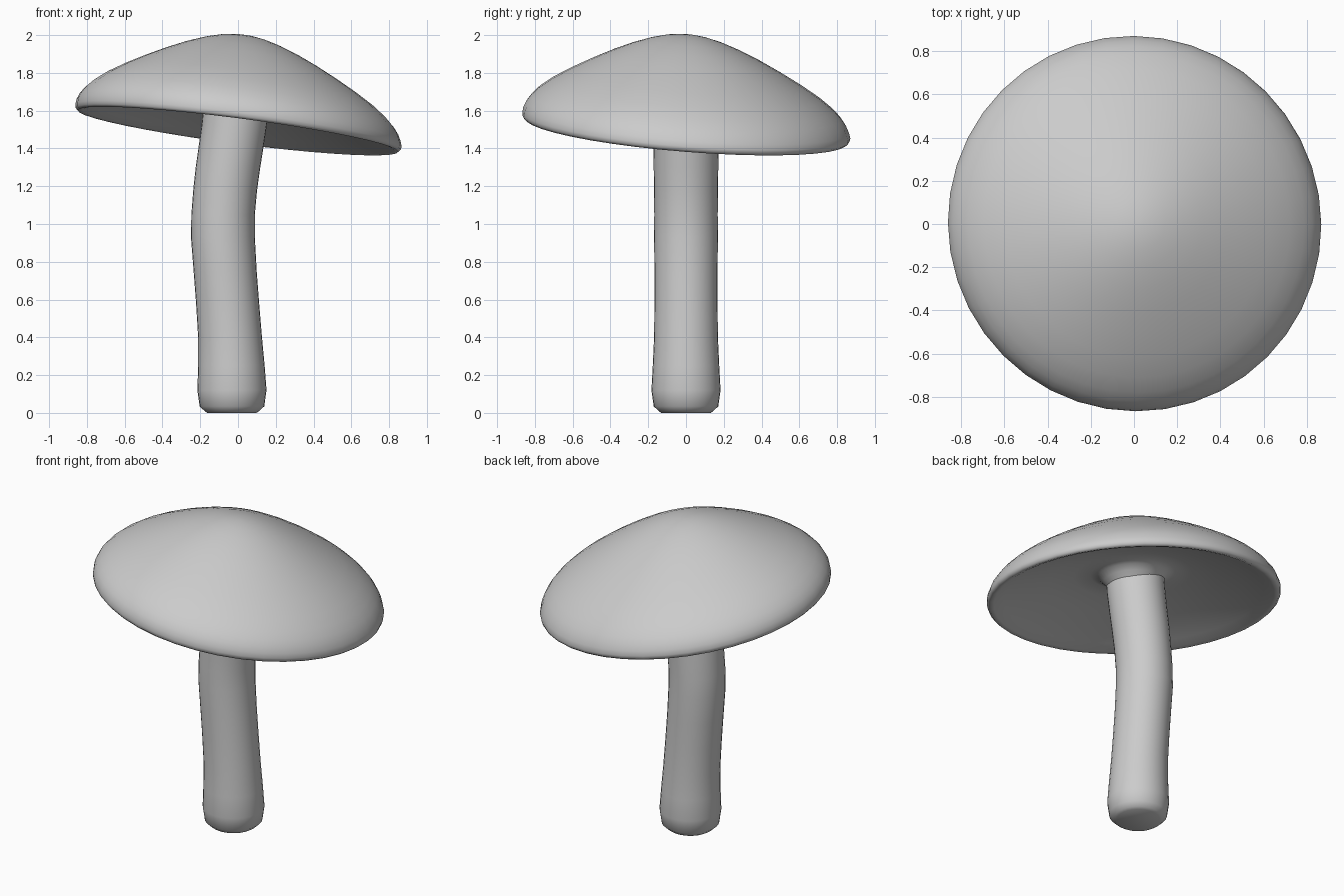
import bpy, bmesh, math
from mathutils import Vector, Matrix

if "Cube" in bpy.data.objects:
    bpy.data.objects.remove(bpy.data.objects["Cube"])


def build(name, rings, sides, matrix=Matrix(), close_start=False, close_end=False):
    """Skin circular rings given as (centre_x, radius, height)."""
    bm = bmesh.new()
    loops = []
    for cx, r, z in rings:
        loops.append([bm.verts.new((cx + r * math.cos(2 * math.pi * i / sides),
                                    r * math.sin(2 * math.pi * i / sides), z))
                      for i in range(sides)])
    for a, b in zip(loops, loops[1:]):
        for i in range(sides):
            j = (i + 1) % sides
            bm.faces.new((a[i], a[j], b[j], b[i]))
    if close_start:
        bm.faces.new(loops[0][::-1])
    if close_end:
        bm.faces.new(loops[-1])
    bmesh.ops.recalc_face_normals(bm, faces=bm.faces)
    bm.transform(matrix)
    mesh = bpy.data.meshes.new(name)
    bm.to_mesh(mesh)
    bm.free()
    for p in mesh.polygons:
        p.use_smooth = True
    obj = bpy.data.objects.new(name, mesh)
    bpy.context.collection.objects.link(obj)
    return obj


# Stem: gently bent, slightly swollen foot with a chamfered base
stem = [(-0.032, 0.13, 0.0), (-0.032, 0.145, 0.01), (-0.032, 0.171, 0.035),
        (-0.032, 0.183, 0.12), (-0.035, 0.176, 0.25), (-0.042, 0.169, 0.4),
        (-0.055, 0.167, 0.58), (-0.068, 0.167, 0.75), (-0.080, 0.169, 0.93),
        (-0.079, 0.168, 1.05), (-0.068, 0.169, 1.18), (-0.053, 0.171, 1.3),
        (-0.035, 0.172, 1.42), (-0.018, 0.173, 1.54), (-0.005, 0.173, 1.68)]
build("stem", stem, 32, close_start=True)

# Cap underside and rim: hollow with a small collar where the stem enters
under = [(0.15, 0.085), (0.175, 0.115), (0.205, 0.145), (0.25, 0.16),
         (0.35, 0.15), (0.5, 0.115), (0.65, 0.068), (0.77, 0.025),
         (0.83, -0.002), (0.855, -0.008), (0.868, 0.004), (0.871, 0.022)]
# Cap top: bell shape, leaning a little against the tilt towards its apex
top = [(0.865, 0.05), (0.85, 0.083), (0.825, 0.117), (0.785, 0.157),
       (0.715, 0.21), (0.62, 0.268), (0.515, 0.325), (0.405, 0.38),
       (0.30, 0.427), (0.20, 0.464), (0.12, 0.486), (0.06, 0.496),
       (0.012, 0.499)]
rings = [(0, r, h) for r, h in under] + [(-0.1 * h, r, h) for r, h in top]
tilt = Vector((0, 0, 1)).rotation_difference(Vector((0.13, 0.08, 1)))
place = (Matrix.Translation((0, 0, 1.5)) @ tilt.to_matrix().to_4x4()
         @ Matrix.Rotation(math.radians(45), 4, 'Z'))
build("cap", rings, 40, place, close_end=True)
